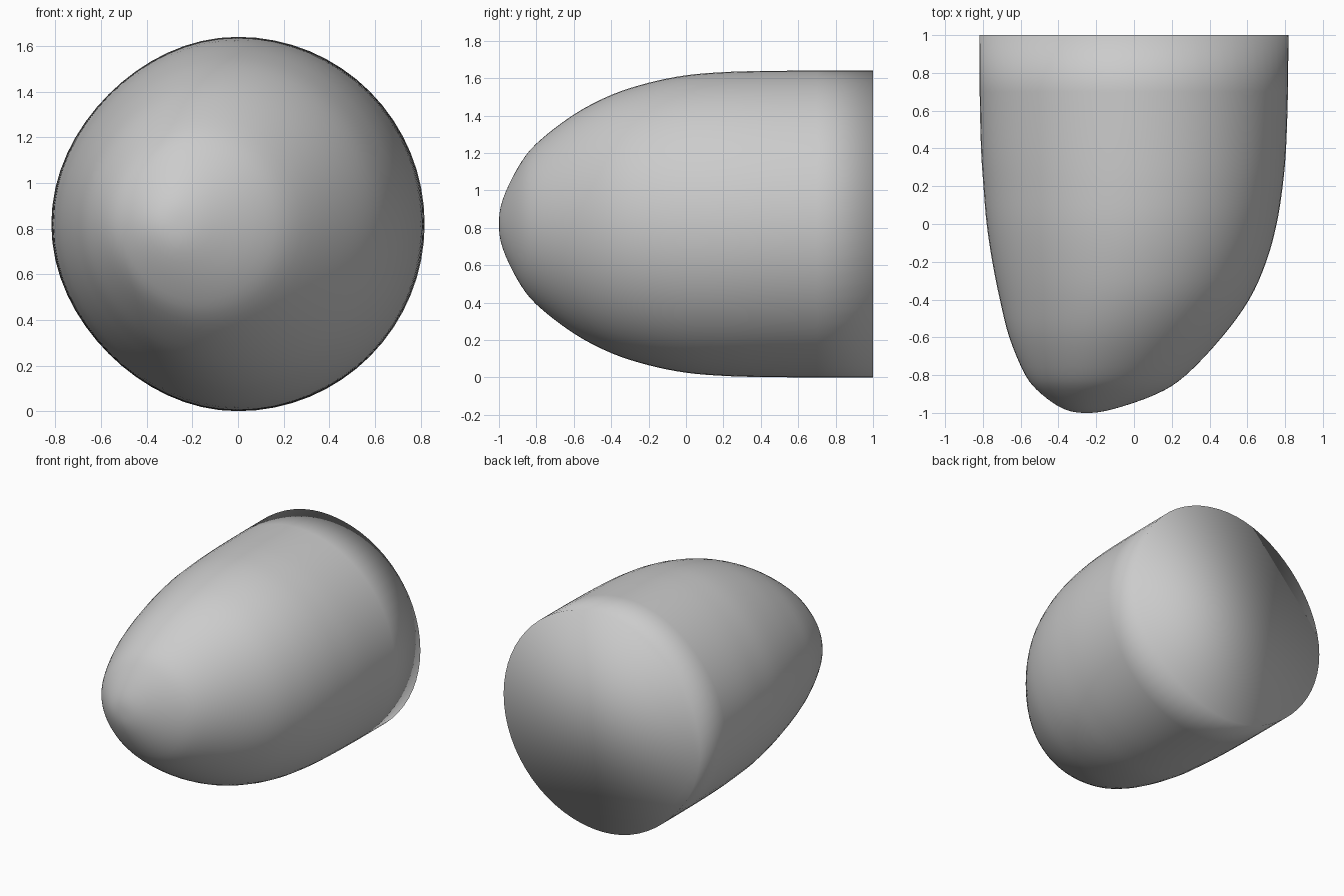
import bpy, bmesh, math

if "Cube" in bpy.data.objects:
    bpy.data.objects.remove(bpy.data.objects["Cube"])

# Sections along the body: y, left x, right x, half height
KEYS = [
    (-1.00, -0.25, -0.25, 0.0),
    (-0.98, -0.37, -0.11, 0.13),
    (-0.90, -0.49, 0.12, 0.30),
    (-0.80, -0.575, 0.275, 0.43),
    (-0.60, -0.66, 0.465, 0.585),
    (-0.40, -0.71, 0.61, 0.69),
    (-0.20, -0.75, 0.70, 0.755),
    (0.00, -0.78, 0.755, 0.795),
    (0.20, -0.797, 0.787, 0.812),
    (0.40, -0.81, 0.805, 0.818),
    (0.70, -0.817, 0.815, 0.82),
    (1.00, -0.818, 0.818, 0.82),
]
SEGS, STEPS, MID_Z = 64, 4, 0.82


def catmull(a, b, c, d, t):
    return 0.5 * (2 * b + (c - a) * t + (2 * a - 5 * b + 4 * c - d) * t * t
                  + (3 * b - a - 3 * c + d) * t ** 3)


def sections():
    # Mirror the second section through the tip so the nose is rounded
    y, l, r, h = KEYS[1]
    k = [(y, r, l, -h)] + KEYS
    for i in range(1, len(k) - 2):
        for s in range(STEPS):
            yield [catmull(*v, s / STEPS) for v in zip(*k[i - 1:i + 3])]
    yield KEYS[-2]
    yield KEYS[-1]


def ring(bm, y, left, right, h):
    cx, hw = (left + right) / 2, (right - left) / 2
    verts = []
    for i in range(SEGS):
        a = math.tau * i / SEGS
        c, s = math.cos(a), math.sin(a)
        # Left half is very slightly flattened on its diagonals
        e = 1 - 0.02 * math.sin(2 * a) ** 2 if c < 0 else 1
        verts.append(bm.verts.new((cx + hw * c * e, y, MID_Z + h * s * e)))
    return verts


bm = bmesh.new()
secs = list(sections())
tip = bm.verts.new((KEYS[0][1], KEYS[0][0], MID_Z))
rings = [ring(bm, *s) for s in secs[1:]]

# Nose fan, body skin and flat back
for i in range(SEGS):
    j = (i + 1) % SEGS
    bm.faces.new((tip, rings[0][i], rings[0][j]))
    for a, b in zip(rings, rings[1:]):
        bm.faces.new((a[i], b[i], b[j], a[j]))
bm.faces.new(rings[-1])
bmesh.ops.recalc_face_normals(bm, faces=bm.faces)
for f in bm.faces:
    f.smooth = True

mesh = bpy.data.meshes.new("rounded_body")
bm.to_mesh(mesh)
bm.free()
bpy.context.collection.objects.link(bpy.data.objects.new("rounded_body", mesh))
